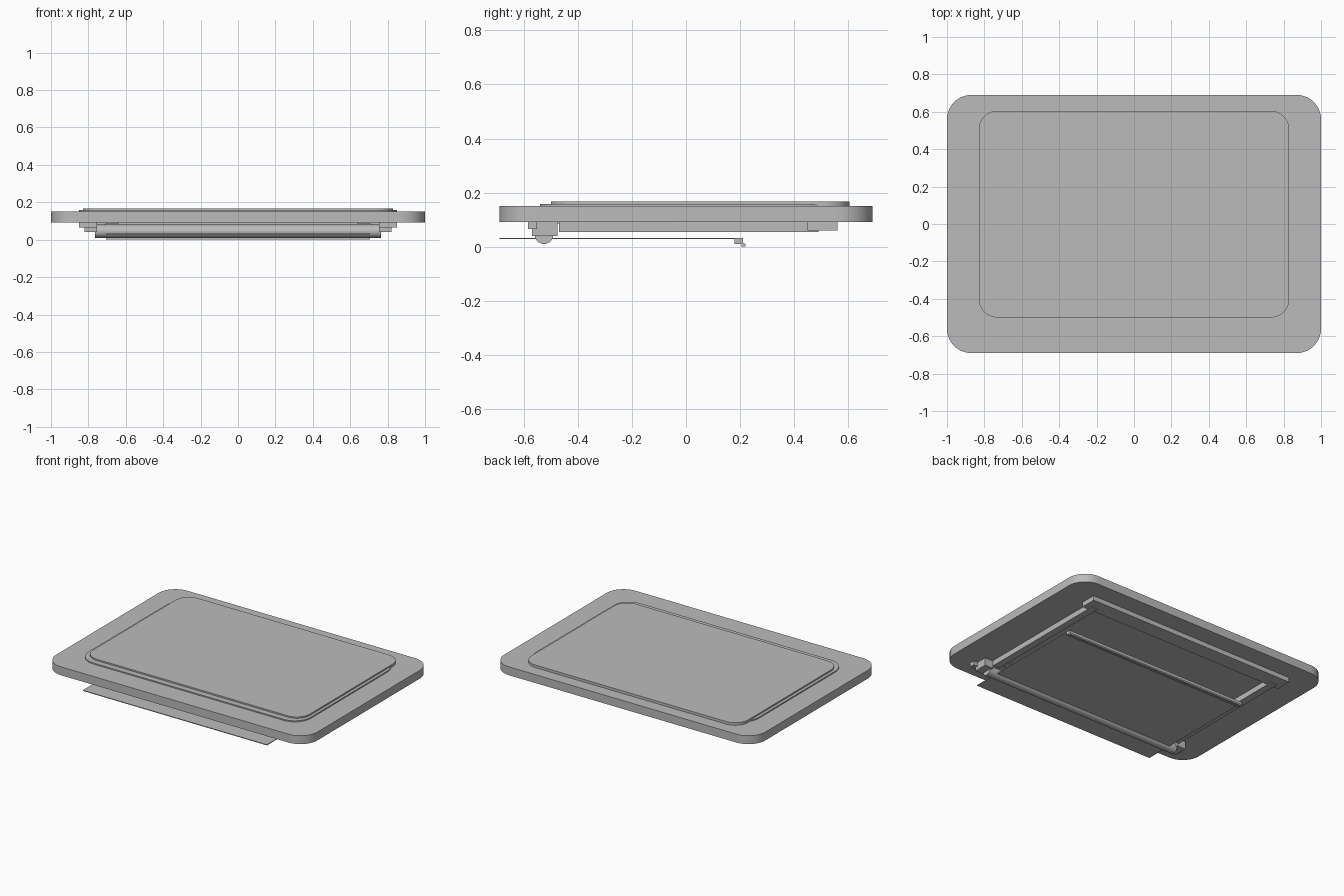
import bpy, bmesh, math

if "Cube" in bpy.data.objects:
    bpy.data.objects.remove(bpy.data.objects["Cube"])

grey = bpy.data.materials.new("light_grey")
grey.diffuse_color = (0.5, 0.5, 0.5, 1)
grey.use_nodes = True
grey.node_tree.nodes["Principled BSDF"].inputs["Base Color"].default_value = grey.diffuse_color


def prism(name, pts, axis, lo, hi, smooth=False):
    """Extrude a closed 2D outline along z (x,y points) or x (y,z points)."""
    bm = bmesh.new()
    put = (lambda p, h: (p[0], p[1], h)) if axis == "z" else (lambda p, h: (h, p[0], p[1]))
    face = bm.faces.new([bm.verts.new(put(p, lo)) for p in pts])
    ext = bmesh.ops.extrude_face_region(bm, geom=[face])
    shift = (0, 0, hi - lo) if axis == "z" else (hi - lo, 0, 0)
    bmesh.ops.translate(bm, vec=shift,
                        verts=[v for v in ext["geom"] if isinstance(v, bmesh.types.BMVert)])
    bmesh.ops.recalc_face_normals(bm, faces=bm.faces)
    me = bpy.data.meshes.new(name)
    bm.to_mesh(me)
    bm.free()
    me.materials.append(grey)
    ob = bpy.data.objects.new(name, me)
    bpy.context.collection.objects.link(ob)
    if smooth:
        bpy.ops.object.select_all(action="DESELECT")
        ob.select_set(True)
        bpy.context.view_layer.objects.active = ob
        bpy.ops.object.shade_smooth_by_angle(angle=math.radians(30))
    return ob


def rounded(x0, x1, y0, y1, r, n=10):
    """Rounded rectangle outline."""
    pts = []
    for i, (cx, cy) in enumerate([(x1 - r, y1 - r), (x0 + r, y1 - r),
                                  (x0 + r, y0 + r), (x1 - r, y0 + r)]):
        for k in range(n + 1):
            a = math.pi / 2 * (i + k / n)
            pts.append((cx + r * math.cos(a), cy + r * math.sin(a)))
    return pts


def box(name, x0, x1, y0, y1, z0, z1):
    return prism(name, [(x0, y0), (x1, y0), (x1, y1), (x0, y1)], "z", z0, z1)


# Main board and the two raised panels
prism("board", rounded(-1, 1, -0.69, 0.69, 0.13), "z", 0.092, 0.15, True)
prism("lower_panel", rounded(-0.85, 0.85, -0.54, 0.54, 0.12), "z", 0.145, 0.158, True)
prism("top_panel", rounded(-0.83, 0.83, -0.50, 0.605, 0.10), "z", 0.145, 0.168, True)

# Underside frame: back rail and side rails
box("back_rail", -0.80, 0.80, 0.45, 0.56, 0.06, 0.093)
for side, s in (("right", 1), ("left", -1)):
    def sided(part, a, b, *rest):
        box(side + "_" + part, min(s * a, s * b), max(s * a, s * b), *rest)
    sided("rail", 0.71, 0.76, -0.47, 0.49, 0.055, 0.093)
    # Hinge brackets holding the ends of the hinge bar
    sided("bracket", 0.755, 0.82, -0.57, -0.475, 0.04, 0.093)
    sided("bracket_tab", 0.755, 0.85, -0.585, -0.55, 0.065, 0.093)
    sided("bracket_foot", 0.64, 0.71, -0.475, -0.42, 0.085, 0.093)

# Round hinge bar
prism("hinge_bar", [(-0.525 + 0.035 * math.cos(math.tau * i / 24),
                     0.045 + 0.035 * math.sin(math.tau * i / 24)) for i in range(24)],
      "x", -0.765, 0.765, True)

# Thin flap with its stepped lip, hanging below the board
prism("flap", [(-0.69, 0.028), (0.18, 0.028), (0.18, 0.01), (0.205, 0.01), (0.205, 0.0),
               (0.22, 0.0), (0.22, 0.01), (0.211, 0.014), (0.211, 0.033), (-0.69, 0.033)],
      "x", -0.705, 0.705)
